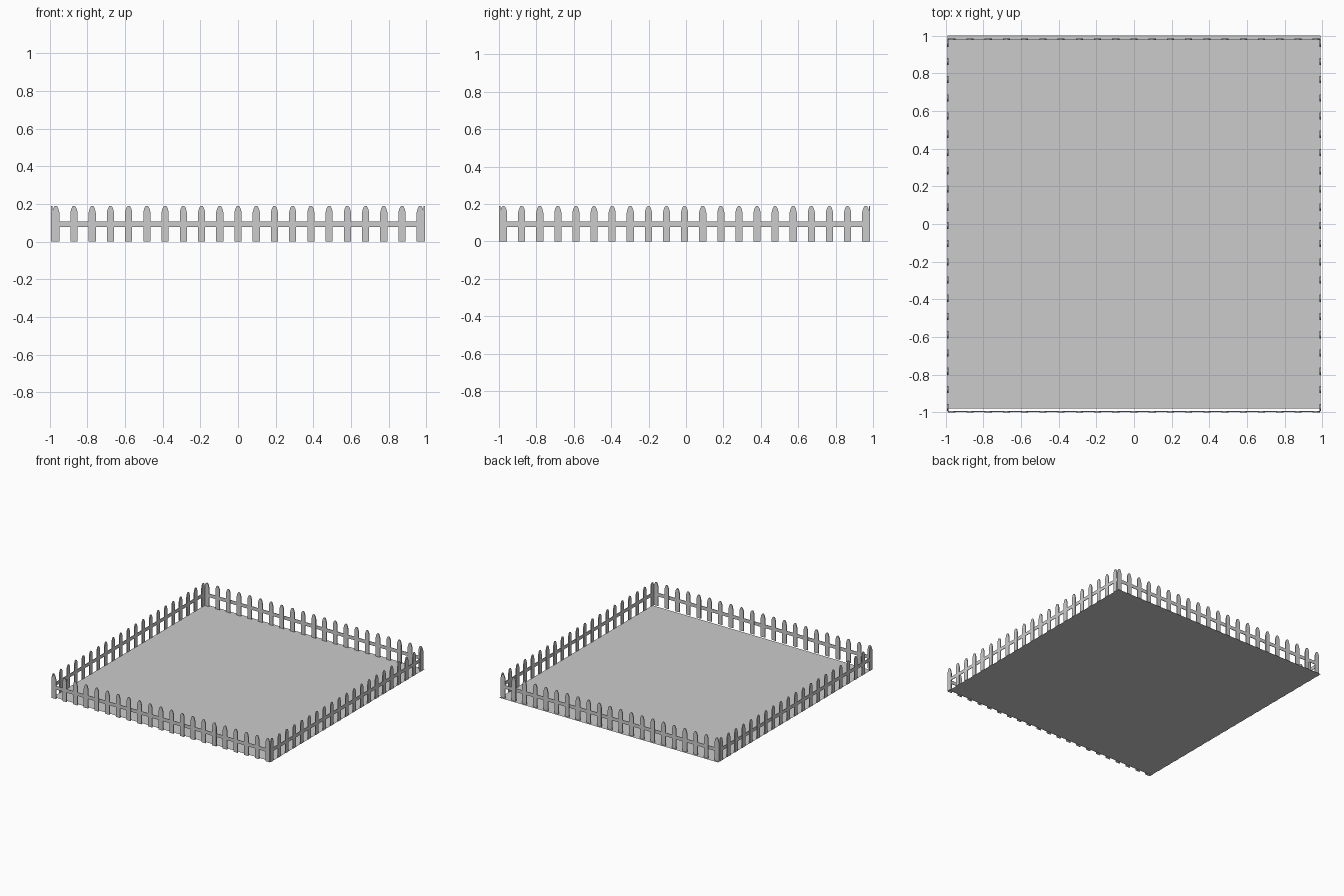
import bpy, bmesh, math
from mathutils import Matrix

if "Cube" in bpy.data.objects:
    bpy.data.objects.remove(bpy.data.objects["Cube"])

W, TOP, THICK = 0.019, 0.19, 0.007      # picket half width, height, thickness
COUNT, STEP = 21, 0.0968
CY = -0.0075                            # fence centre in y
HALF = 0.989                            # distance of each fence from its centre

# half outline of a picket with a tapered, rounded tip
HALF_PROFILE = [(W, 0), (W, 0.155), (0.014, 0.175), (0.008, 0.187), (0.003, TOP)]


def add_picket(bm, x):
    pts = HALF_PROFILE + [(-a, z) for a, z in reversed(HALF_PROFILE)]
    front = [bm.verts.new((x + a, -THICK / 2, z)) for a, z in pts]
    back = [bm.verts.new((x + a, THICK / 2, z)) for a, z in pts]
    bm.faces.new(front)
    bm.faces.new(back[::-1])
    n = len(pts)
    for i in range(n):
        j = (i + 1) % n
        bm.faces.new((front[j], front[i], back[i], back[j]))


def make_fence(name, angle):
    bm = bmesh.new()
    for i in range(COUNT):
        add_picket(bm, (i - (COUNT - 1) / 2) * STEP)
    # horizontal rail through the pickets
    rail = Matrix.Translation((0, 0, 0.092)) @ Matrix.Diagonal((2 * HALF, 0.004, 0.028, 1))
    bmesh.ops.create_cube(bm, size=1, matrix=rail)
    bmesh.ops.recalc_face_normals(bm, faces=bm.faces)
    place = (Matrix.Translation((0, CY, 0)) @ Matrix.Rotation(angle, 4, 'Z')
             @ Matrix.Translation((0, -HALF, 0)))
    bmesh.ops.transform(bm, matrix=place, verts=bm.verts)
    mesh = bpy.data.meshes.new(name)
    bm.to_mesh(mesh)
    bm.free()
    bpy.context.collection.objects.link(bpy.data.objects.new(name, mesh))


# four sides of the fence
for k, side in enumerate(("front", "right", "back", "left")):
    make_fence(side + "_fence", k * math.pi / 2)

# flat yard, set slightly towards the back
bpy.ops.mesh.primitive_plane_add(size=1.98, location=(0, 0.01, 0))
bpy.context.object.name = "yard_floor"
